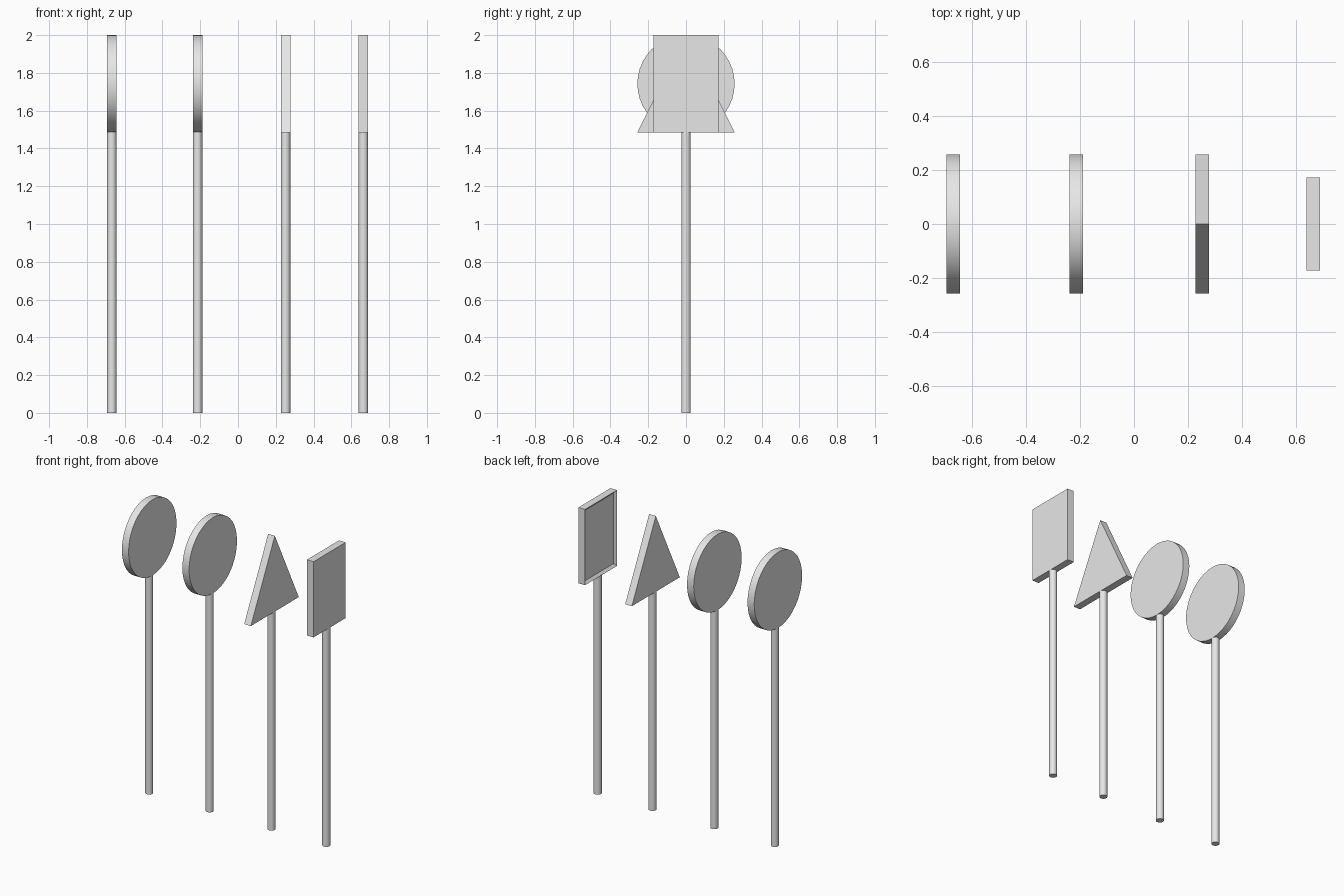
import bpy, bmesh, math
from mathutils import Matrix

cube = bpy.data.objects.get("Cube")
if cube:
    bpy.data.objects.remove(cube, do_unlink=True)

BOTTOM, TOP = 1.485, 2.0
MID = (BOTTOM + TOP) / 2
R = (TOP - BOTTOM) / 2
THICK = 0.05

grey = bpy.data.materials.new("plain grey")
grey.use_nodes = True
grey.diffuse_color = (0.8, 0.8, 0.8, 1)
grey.node_tree.nodes["Principled BSDF"].inputs["Base Color"].default_value = (0.8, 0.8, 0.8, 1)


def finish(name, bm, x, smooth=False):
    """Turn a bmesh into a named grey object standing at x."""
    bmesh.ops.recalc_face_normals(bm, faces=bm.faces)
    mesh = bpy.data.meshes.new(name)
    bm.to_mesh(mesh)
    bm.free()
    mesh.materials.append(grey)
    obj = bpy.data.objects.new(name, mesh)
    obj.location.x = x
    bpy.context.collection.objects.link(obj)
    if smooth:
        bpy.ops.object.select_all(action="DESELECT")
        obj.select_set(True)
        bpy.context.view_layer.objects.active = obj
        bpy.ops.object.shade_smooth_by_angle(angle=math.radians(35))
    return obj


def pole(name, x):
    bm = bmesh.new()
    height = BOTTOM + 0.003
    bmesh.ops.create_cone(bm, cap_ends=True, segments=24, radius1=0.025, radius2=0.025,
                          depth=height, matrix=Matrix.Translation((0, 0, height / 2)))
    finish(name, bm, x, True)


def plate(outline):
    """Extrude a (y, z) outline into a panel facing along x."""
    bm = bmesh.new()
    face = bm.faces.new([bm.verts.new((-THICK / 2, y, z)) for y, z in outline])
    new = bmesh.ops.extrude_face_region(bm, geom=[face])["geom"]
    bmesh.ops.translate(bm, vec=(THICK, 0, 0),
                        verts=[v for v in new if isinstance(v, bmesh.types.BMVert)])
    if not face.is_valid or len(bm.faces) < len(outline) + 2:
        bmesh.ops.holes_fill(bm, edges=bm.edges)
    bmesh.ops.recalc_face_normals(bm, faces=bm.faces)
    return bm


# Two round signs
steps = 40
circle = [(R * math.sin(i * math.tau / steps), MID + R * math.cos(i * math.tau / steps))
          for i in range(steps)]
for label, x in (("outer", -0.668), ("inner", -0.213)):
    pole(f"{label}_round_sign_pole", x)
    finish(f"{label}_round_sign_panel", plate(circle), x, True)

# Triangular sign
pole("triangle_sign_pole", 0.252)
finish("triangle_sign_panel", plate([(-R, BOTTOM), (R, BOTTOM), (0, TOP)]), 0.252)

# Rectangular sign with a framed recess on its -x face
pole("rectangle_sign_pole", 0.664)
W = 0.172
panel = plate([(-W, BOTTOM), (W, BOTTOM), (W, TOP), (-W, TOP)])
back = min(panel.faces, key=lambda f: f.calc_center_median().x)
bmesh.ops.inset_region(panel, faces=[back], thickness=0.025)
bmesh.ops.translate(panel, vec=(0.015, 0, 0), verts=back.verts)
finish("rectangle_sign_panel", panel, 0.664)
